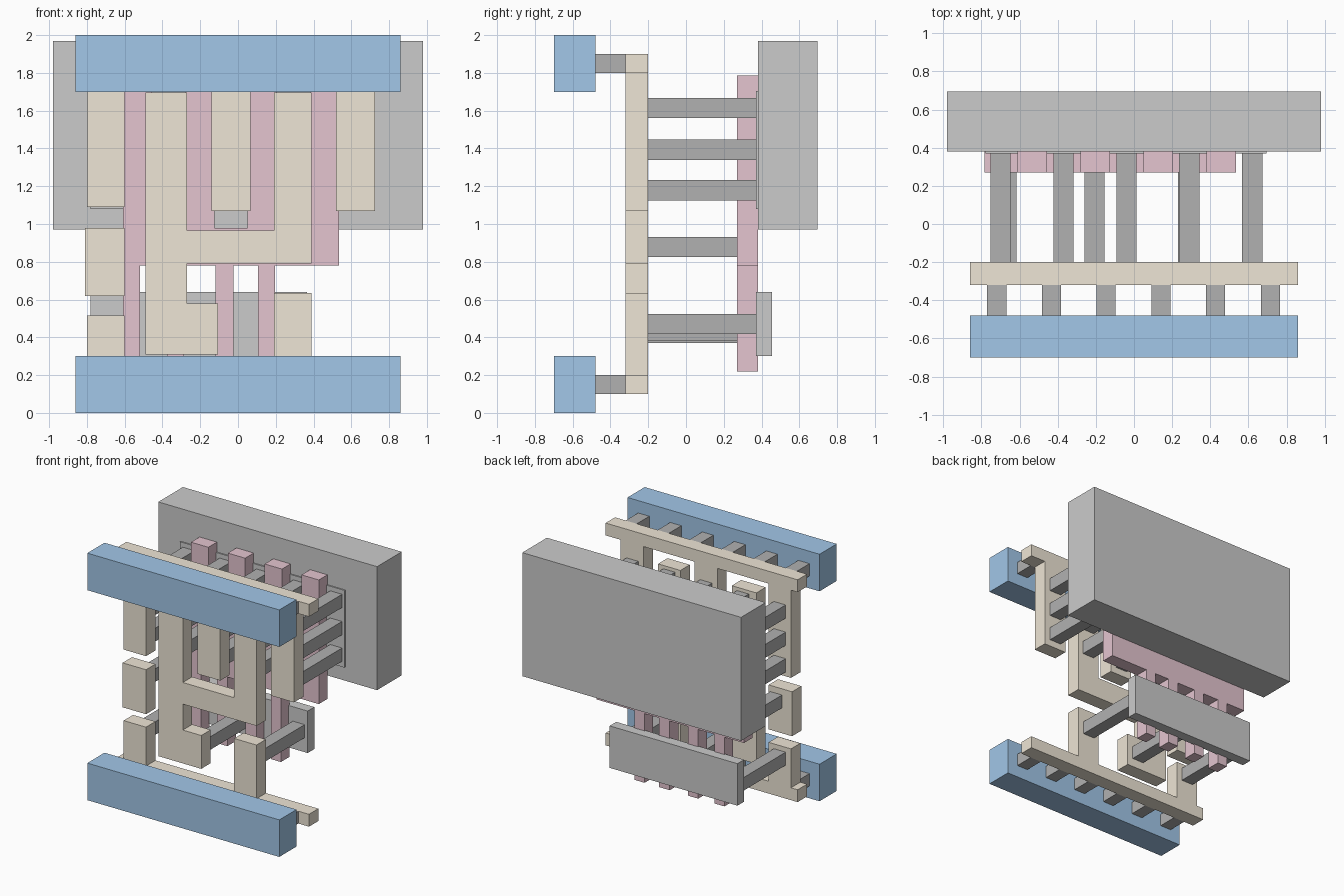
import bpy, bmesh

if "Cube" in bpy.data.objects:
    bpy.data.objects.remove(bpy.data.objects["Cube"])


def material(name, r, g, b):
    m = bpy.data.materials.new(name)
    m.diffuse_color = (r, g, b, 1)
    m.use_nodes = True
    m.node_tree.nodes["Principled BSDF"].inputs["Base Color"].default_value = m.diffuse_color
    return m


BLUE = material("metal_blue", 0.36, 0.57, 0.81)
TAN = material("local_tan", 0.86, 0.79, 0.67)
PINK = material("gate_pink", 0.78, 0.56, 0.63)
DARK = material("contact_grey", 0.44, 0.44, 0.44)
MID = material("well_grey", 0.58, 0.58, 0.58)
LIGHT = material("light_grey", 0.70, 0.70, 0.70)


def slab(name, outline, y0, y1, mat):
    """Extrude an x-z outline from y0 to y1."""
    bm = bmesh.new()
    face = bm.faces.new([bm.verts.new((x, y0, z)) for x, z in outline])
    ext = bmesh.ops.extrude_face_region(bm, geom=[face])
    moved = [v for v in ext["geom"] if isinstance(v, bmesh.types.BMVert)]
    bmesh.ops.translate(bm, verts=moved, vec=(0, y1 - y0, 0))
    bmesh.ops.recalc_face_normals(bm, faces=bm.faces)
    me = bpy.data.meshes.new(name)
    bm.to_mesh(me)
    bm.free()
    me.materials.append(mat)
    ob = bpy.data.objects.new(name, me)
    bpy.context.collection.objects.link(ob)
    return ob


def box(name, x0, x1, y0, y1, z0, z1, mat):
    return slab(name, [(x0, z0), (x1, z0), (x1, z1), (x0, z1)], y0, y1, mat)


def comb(x0, x1, base, edge, teeth):
    """Outline of a bar from base to edge; teeth (x0, x1, tip) leave the edge."""
    pts = [(x1, base), (x0, base), (x0, edge)]
    for a, b, tip in teeth:
        pts += [(a, edge), (a, tip), (b, tip), (b, edge)]
    return pts + [(x1, edge)]


LI = (-0.32, -0.20)      # depth of the tan layer
POLY = (0.27, 0.38)      # depth of the pink layer

# Blue power rails with their short posts
for label, z in (("bottom", 0.0), ("top", 1.70)):
    box(label + "_rail", -0.86, 0.86, -0.70, -0.48, z, z + 0.30, BLUE)
    for i in range(6):
        x = -0.72 + i * 0.287
        box(f"{label}_rail_post_{i}", x - 0.05, x + 0.05, -0.48, -0.32,
            z + 0.10, z + 0.20, DARK)

# Tan layer: two combs, the output track and the input pad
slab("top_comb", comb(-0.86, 0.86, 1.90, 1.80,
     [(-0.80, -0.60, 1.09), (-0.14, 0.065, 1.07), (0.52, 0.725, 1.07)]), *LI, TAN)
slab("bottom_comb", comb(-0.86, 0.86, 0.10, 0.20,
     [(-0.80, -0.60, 0.515), (0.19, 0.39, 0.635)]), *LI, TAN)
slab("output_track", [(-0.49, 0.31), (-0.105, 0.31), (-0.105, 0.58), (-0.27, 0.58),
     (-0.27, 0.79), (0.39, 0.79), (0.39, 1.695), (0.19, 1.695), (0.19, 0.965),
     (-0.27, 0.965), (-0.27, 1.695), (-0.49, 1.695)], *LI, TAN)
box("input_pad", -0.81, -0.60, *LI, 0.62, 0.98, TAN)

# Pink gate: crossbar with wide fingers up and narrow fingers down
gate = [(-0.785, 0.78)]
for a, b in ((-0.61, -0.52), (-0.375, -0.285), (-0.12, -0.025), (0.105, 0.195)):
    gate += [(a, 0.78), (a, 0.22), (b, 0.22), (b, 0.78)]
gate += [(0.535, 0.78)]
for i in range(3, -1, -1):
    a = -0.61 + i * 0.33
    if i < 3:
        gate.append((a + 0.155, 0.98))
    gate += [(a + 0.155, 1.785), (a, 1.785), (a, 0.98)]
gate.append((-0.785, 0.98))
slab("gate", gate, *POLY, PINK)

# Grey well and the two active strips
box("well_block", -0.98, 0.98, 0.38, 0.695, 0.97, 1.97, MID)
box("upper_active_strip", -0.78, 0.695, 0.37, 0.385, 1.08, 1.705, MID)
box("lower_active_strip", -0.78, 0.365, 0.37, 0.455, 0.30, 0.64, LIGHT)

# Long contact posts from the tan layer to the active strips and gate
for i in range(5):
    x = -0.70 + i * 0.33
    for j, z in enumerate((1.125, 1.34, 1.56)):
        box(f"upper_contact_{i}_{j}", x - 0.053, x + 0.053, -0.20, 0.37,
            z, z + 0.108, DARK)
for i, (x, z) in enumerate(((-0.70, 0.37), (-0.207, 0.38), (0.285, 0.417))):
    box(f"lower_contact_{i}", x - 0.053, x + 0.053, -0.20, 0.37, z, z + 0.106, DARK)
box("gate_contact", -0.72, -0.615, -0.20, 0.27, 0.825, 0.93, DARK)
